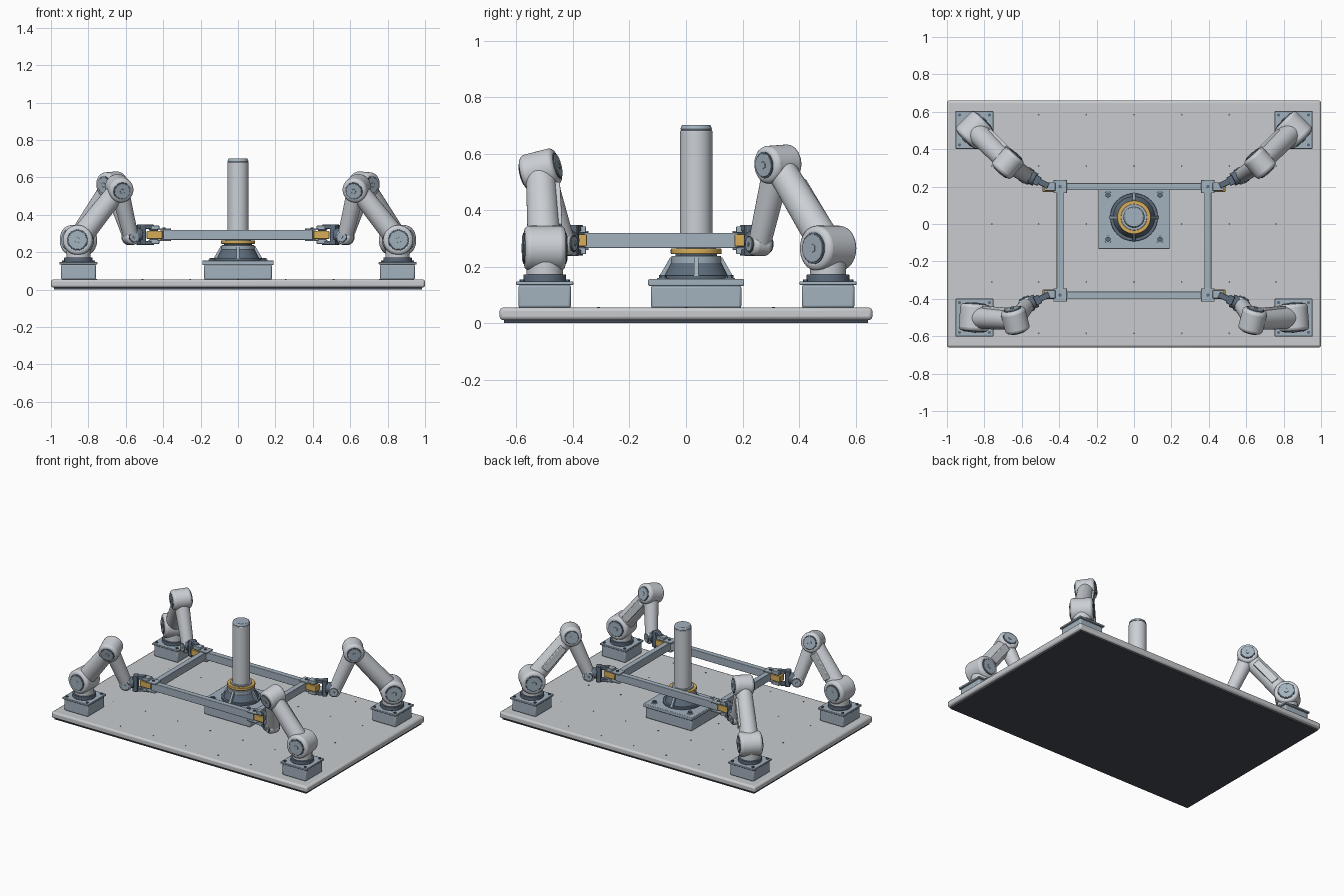
import bpy
from math import pi, cos, sin
from mathutils import Vector as V, Matrix

if "Cube" in bpy.data.objects:
    bpy.data.objects.remove(bpy.data.objects["Cube"])


def mat(name, c):
    m = bpy.data.materials.new(name)
    m.diffuse_color = (*c, 1)
    m.use_nodes = True
    m.node_tree.nodes["Principled BSDF"].inputs["Base Color"].default_value = m.diffuse_color
    return m


PALE = mat("pale_paint", (0.60, 0.63, 0.67))
STEEL = mat("blue_steel", (0.36, 0.44, 0.51))
DARK = mat("dark_metal", (0.11, 0.15, 0.20))
AMBER = mat("amber", (0.68, 0.42, 0.10))
TOP = mat("table_grey", (0.58, 0.60, 0.62))
UNDER = mat("underside", (0.06, 0.07, 0.09))
Z = V((0, 0, 1))


def finish(name, m, bevel, seg=3):
    o = bpy.context.object
    o.name = name
    o.data.materials.append(m)
    bpy.ops.object.transform_apply(location=False, rotation=False, scale=True)
    bpy.ops.object.shade_smooth_by_angle(angle=0.6)
    if bevel:
        b = o.modifiers.new("bevel", "BEVEL")
        b.width, b.segments = bevel, seg
        b.limit_method, b.angle_limit = "ANGLE", 0.7
    return o


def box(name, c, size, m, bevel=0.003, rot=None):
    bpy.ops.mesh.primitive_cube_add(size=1)
    o = bpy.context.object
    o.scale = size
    finish(name, m, bevel, 2)
    o.matrix_world = Matrix.Translation(c) @ (rot.to_4x4() if rot else Matrix())
    return o


def rod(name, a, b, r1, m, r2=None, bevel=0.003, n=40):
    a, b = V(a), V(b)
    d = b - a
    bpy.ops.mesh.primitive_cone_add(vertices=n, radius1=r1, radius2=r1 if r2 is None else r2, depth=d.length)
    o = finish(name, m, bevel)
    o.matrix_world = Matrix.Translation((a + b) / 2) @ d.to_track_quat("Z", "Y").to_matrix().to_4x4()
    return o


def disc(name, x, y, z0, z1, r, m, r2=None, bevel=0.003, n=40):
    return rod(name, (x, y, z0), (x, y, z1), r, m, r2, bevel, n)


def frame(x, y):
    # rotation whose columns are the given axes
    x, y = x.normalized(), y.normalized()
    return Matrix((x, y, x.cross(y))).transposed()


def joint(name, c, axis, r, length):
    # horizontal motor housing with a rim and a cap on both ends
    a = axis.normalized()
    rod(name + "_housing", c - a * length / 2, c + a * length / 2, r, PALE, bevel=0.018)
    for s in (-1, 1):
        e = c + a * s * length / 2
        rod(name + "_rim", e - a * s * 0.01, e + a * s * 0.003, r * 0.70, DARK, bevel=0.001)
        rod(name + "_cap", e, e + a * s * 0.006, r * 0.62, STEEL, bevel=0.002)
        rod(name + "_cap_screw", e, e + a * s * 0.009, r * 0.2, STEEL, bevel=0.001, n=6)


def arm(sx, by, elbow, wrist, tab):
    base = V((sx * 0.853, by, 0))
    S = base + Z * 0.265
    E, W, T = (V((-sx * p[0], p[1], p[2])) for p in (elbow, wrist, tab))
    x, y = base.x, by
    # pedestal
    box("arm_pedestal", (x, y, 0.095), (0.186, 0.186, 0.082), STEEL, 0.008)
    box("arm_pedestal_plate", (x, y, 0.141), (0.202, 0.202, 0.013), STEEL)
    for i in (-1, 1):
        for j in (-1, 1):
            disc("pedestal_bolt", x + i * 0.08, y + j * 0.08, 0.145, 0.155, 0.009, DARK, bevel=0, n=6)
    disc("turntable", x, y, 0.147, 0.172, 0.076, DARK)
    disc("shoulder_neck", x, y, 0.17, 0.26, 0.064, PALE)
    # links and joints
    u, f = E - S, W - E
    flat = V((u.x, u.y, 0)).normalized()
    side = Z.cross(flat) * -sx
    joint("shoulder", S, side, 0.08, 0.145)
    rod("upper_arm", S, E, 0.060, PALE, 0.052)
    box("upper_arm_cover", S.lerp(E, 0.53) + side * 0.052, (0.19, 0.026, 0.05), PALE, 0.004, frame(u, side))
    joint("elbow", E, u.cross(f), 0.067, 0.125)
    rod("forearm", E, W, 0.050, PALE, 0.040)
    g = V((T.x - W.x, T.y - W.y, 0)).normalized()
    across = Z.cross(g)
    joint("wrist", W, across, 0.042, 0.075)
    # gripper
    R = frame(g, across)
    C = V((W.x, W.y, T.z))
    rod("wrist_flange", C, C + g * 0.055, 0.036, DARK)
    box("gripper_palm", C + g * 0.062, (0.032, 0.05, 0.11), DARK, 0.004, R)
    for s in (-1, 1):
        box("gripper_finger", C + g * 0.094 + Z * s * 0.043, (0.07, 0.032, 0.022), DARK, 0.003, R)
        box("gripper_pad", T + Z * s * 0.038, (0.058, 0.045, 0.022), STEEL, 0.003)
        box("gripper_tip", T + Z * s * 0.026, (0.045, 0.035, 0.012), DARK, 0.002)


# table
box("table_top", (0, 0, 0.033), (2, 1.32, 0.044), TOP, 0.012)
box("table_underside", (0, 0, 0.007), (1.97, 1.29, 0.014), UNDER, 0)
for x in (-0.76, -0.51, -0.255, 0, 0.255, 0.51, 0.76):
    for y in (-0.585, -0.31, 0, 0.31, 0.585):
        if abs(x) < 0.7 or abs(y) < 0.35:
            disc("table_screw", x, y, 0.05, 0.057, 0.005, DARK, bevel=0, n=8)

# four robot arms, mirrored left to right
for sx in (-1, 1):
    arm(sx, -0.5, (-0.635, -0.515, 0.542), (-0.572, -0.432, 0.282), (-0.45, -0.376, 0.293))
    arm(sx, 0.503, (-0.674, 0.325, 0.563), (-0.575, 0.260, 0.280), (-0.45, 0.200, 0.293))

# carried rectangular frame
YF, YB, ZF = -0.38, 0.2, 0.293
for y in (YF, YB):
    box("frame_long_rail", (0, y, ZF), (0.80, 0.038, 0.054), STEEL)
    for s in (-1, 1):
        for t in (-1, 1):
            box("frame_corner_plate", (s * 0.395, y, ZF + t * 0.030), (0.072, 0.07, 0.008), STEEL, 0.002)
        disc("corner_bolt", s * 0.395, y, 0.325, 0.333, 0.010, DARK, bevel=0, n=6)
        box("grip_tab", (s * 0.446, y - 0.004 * (1 if y > 0 else -1), ZF), (0.084, 0.05, 0.042), AMBER)
for s in (-1, 1):
    box("frame_side_rail", (s * 0.395, (YF + YB) / 2, ZF), (0.038, YB - YF, 0.054), STEEL)

# central column on its pedestal
CY = 0.036
box("column_pedestal", (0, CY, 0.093), (0.362, 0.32, 0.08), STEEL, 0.008)
box("column_plate", (0, CY, 0.144), (0.382, 0.34, 0.024), STEEL, 0.004)
for i in (-1, 1):
    for j in (-1, 1):
        disc("plate_washer", i * 0.139, CY + j * 0.118, 0.155, 0.16, 0.020, STEEL, bevel=0.001)
        disc("plate_bolt", i * 0.139, CY + j * 0.118, 0.158, 0.17, 0.014, DARK, bevel=0, n=6)
disc("hub_flange", 0, CY, 0.155, 0.17, 0.128, DARK)
disc("hub_cone", 0, CY, 0.168, 0.215, 0.112, DARK, 0.088)
disc("hub_collar", 0, CY, 0.205, 0.238, 0.088, STEEL)
disc("bearing_ring_lower", 0, CY, 0.236, 0.246, 0.074, DARK)
disc("bearing_ring", 0, CY, 0.245, 0.264, 0.090, AMBER)
disc("bearing_sleeve", 0, CY, 0.26, 0.272, 0.070, STEEL)
for k in range(4):
    # triangular gusset: a thin box with its upper outer edge pulled in
    a = k * pi / 2
    o = box("hub_gusset", (cos(a) * 0.102, CY + sin(a) * 0.102, 0.2), (0.056, 0.016, 0.066), STEEL, 0,
            Matrix.Rotation(a, 3, "Z"))
    for v in o.data.vertices:
        if v.co.x > 0 and v.co.z > 0:
            v.co.x -= 0.038
disc("column", 0, CY, 0.26, 0.682, 0.057, PALE)
disc("column_seam", 0, CY, 0.68, 0.686, 0.054, DARK, bevel=0)
disc("column_cap", 0, CY, 0.685, 0.702, 0.057, STEEL, 0.050)
